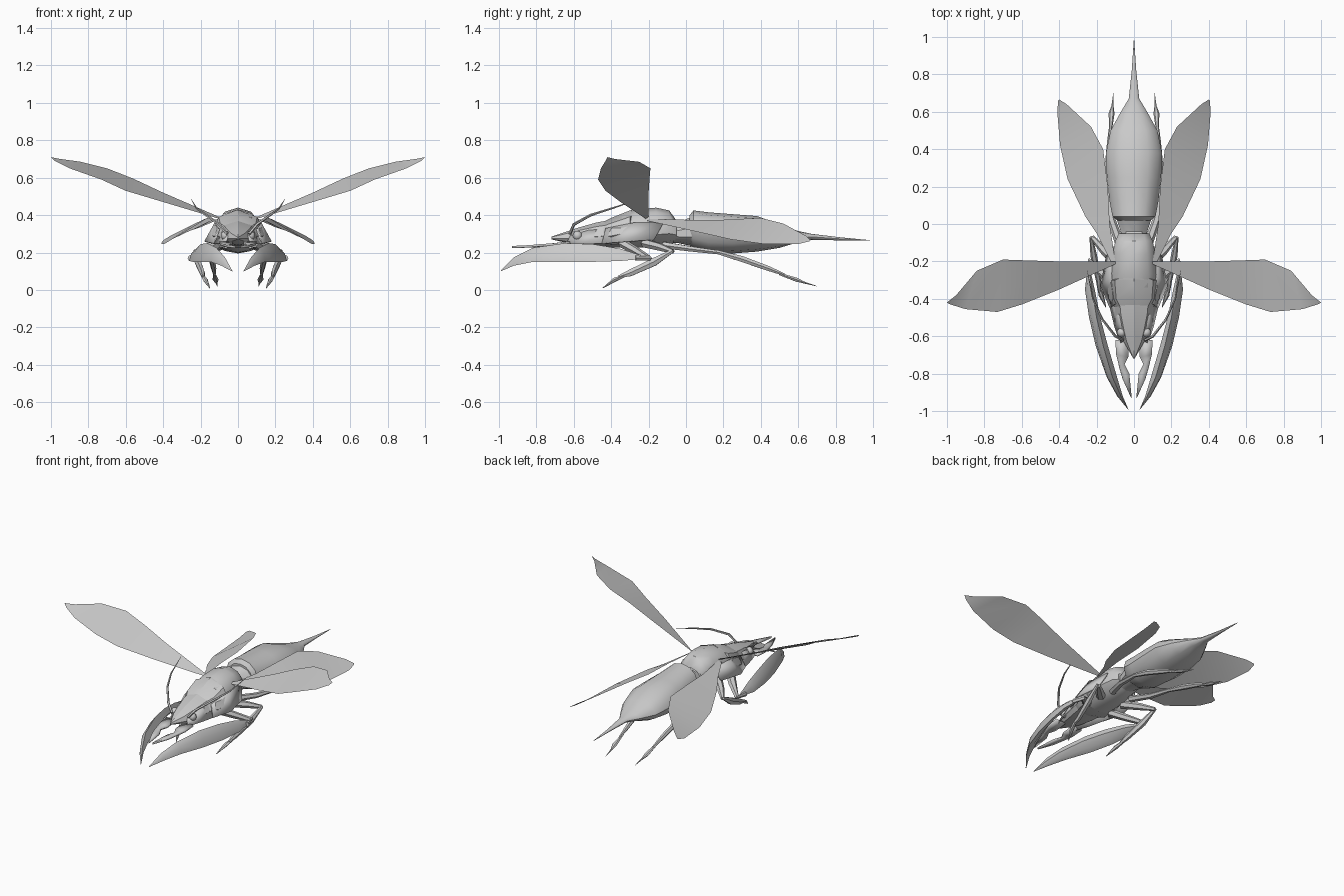
import bpy, bmesh, math
from mathutils import Vector

shell = bpy.data.materials.new("pale_grey_shell")
shell.diffuse_color = (0.6, 0.6, 0.6, 1)


def finish(name, bm, angle=35):
    bmesh.ops.remove_doubles(bm, verts=bm.verts, dist=0.0002)
    if any(len(e.link_faces) > 1 for e in bm.edges):
        bmesh.ops.recalc_face_normals(bm, faces=bm.faces)
    me = bpy.data.meshes.new(name)
    bm.to_mesh(me)
    bm.free()
    me.materials.append(shell)
    ob = bpy.data.objects.new(name, me)
    bpy.context.collection.objects.link(ob)
    bpy.ops.object.select_all(action='DESELECT')
    ob.select_set(True)
    bpy.context.view_layer.objects.active = ob
    bpy.ops.object.shade_smooth_by_angle(angle=math.radians(angle))
    return ob


def bridge(bm, rings):
    vr = [[bm.verts.new(p) for p in r] for r in rings]
    n = len(vr[0])
    for a, b in zip(vr, vr[1:]):
        for i in range(n):
            j = (i + 1) % n
            bm.faces.new((a[i], a[j], b[j], b[i]))
    bm.faces.new(vr[0])
    bm.faces.new(vr[-1])


def body(name, stations, sides, mid=0.45, angle=35):
    """Loft along y. Station: y, half width, bottom z, top z."""
    rings = []
    for y, w, lo, hi in stations:
        c = lo + (hi - lo) * mid
        ring = []
        for k in range(sides):
            a = 2 * math.pi * k / sides + math.pi / 2
            s = math.sin(a)
            ring.append((w * math.cos(a), y, c + s * ((hi - c) if s > 0 else (c - lo))))
        rings.append(ring)
    bm = bmesh.new()
    bridge(bm, rings)
    return finish(name, bm, angle)


def limb(name, path, sides=6, angle=40):
    """Mirrored pair of tapering limbs. Path point: x, y, z, half width, half height."""
    for side, sx in (("right", 1), ("left", -1)):
        pts = [Vector((p[0] * sx, p[1], p[2])) for p in path]
        rings = []
        for i, p in enumerate(pts):
            t = (pts[min(i + 1, len(pts) - 1)] - pts[max(i - 1, 0)]).normalized()
            u = t.cross(Vector((0, 0, 1))).normalized()
            v = u.cross(t)
            w, h = path[i][3:5]
            rings.append([p + u * w * math.cos(2 * math.pi * k / sides)
                          + v * h * math.sin(2 * math.pi * k / sides) for k in range(sides)])
        bm = bmesh.new()
        bridge(bm, rings)
        finish(f"{name}_{side}", bm, angle)


def sheet(name, front, back, thick=0.0):
    """Mirrored thin sheet between two edges with equal point counts."""
    for side, sx in (("right", 1), ("left", -1)):
        bm = bmesh.new()
        a, b = ([bm.verts.new((p[0] * sx, p[1], p[2])) for p in e] for e in (front, back))
        for i in range(len(a) - 1):
            f = bm.faces.new((a[i], b[i], b[i + 1], a[i + 1]))
            f.normal_update()
            if f.normal.z < 0:
                f.normal_flip()
        ob = finish(f"{name}_{side}", bm)
        if thick:
            m = ob.modifiers.new("thickness", 'SOLIDIFY')
            m.thickness = thick


# abdomen with stinger, and waist
body("abdomen", [(0.02, 0.09, 0.24, 0.40), (0.04, 0.115, 0.225, 0.425), (0.12, 0.13, 0.20, 0.415),
                 (0.25, 0.145, 0.195, 0.405), (0.38, 0.15, 0.205, 0.395), (0.50, 0.125, 0.225, 0.35),
                 (0.60, 0.07, 0.255, 0.315), (0.67, 0.028, 0.268, 0.30), (0.82, 0.012, 0.265, 0.282),
                 (0.985, 0.001, 0.263, 0.266)], 12, 0.5)
body("waist", [(-0.07, 0.07, 0.25, 0.37), (-0.04, 0.075, 0.25, 0.36), (0.05, 0.105, 0.23, 0.40)], 10)

# thorax, collar and head
body("thorax", [(-0.05, 0.085, 0.26, 0.37), (-0.09, 0.105, 0.245, 0.425), (-0.16, 0.12, 0.23, 0.44),
                (-0.27, 0.13, 0.225, 0.43), (-0.34, 0.125, 0.225, 0.405)], 10, 0.45, 40)
body("collar", [(-0.29, 0.11, 0.24, 0.43), (-0.30, 0.145, 0.23, 0.425), (-0.40, 0.135, 0.225, 0.385),
                (-0.45, 0.10, 0.24, 0.36)], 8, 0.4, 30)
body("head", [(-0.40, 0.11, 0.235, 0.375), (-0.48, 0.10, 0.235, 0.36), (-0.57, 0.075, 0.24, 0.335),
              (-0.63, 0.055, 0.25, 0.315), (-0.72, 0.003, 0.27, 0.285)], 8, 0.4, 30)

# overlapping side plates
sheet("shoulder_plate", [(0.11, -0.12, 0.36), (0.125, -0.28, 0.36), (0.105, -0.43, 0.33)],
      [(0.15, -0.17, 0.27), (0.18, -0.33, 0.26), (0.13, -0.45, 0.25)], 0.01)
sheet("cheek_plate", [(0.09, -0.38, 0.33), (0.075, -0.52, 0.32), (0.055, -0.62, 0.29)],
      [(0.14, -0.40, 0.25), (0.105, -0.55, 0.25), (0.075, -0.64, 0.25)], 0.01)

# eyes
for side, sx in (("right", 1), ("left", -1)):
    bm = bmesh.new()
    bmesh.ops.create_uvsphere(bm, u_segments=10, v_segments=6, radius=0.026)
    bmesh.ops.translate(bm, verts=bm.verts, vec=(0.066 * sx, -0.58, 0.29))
    finish(f"eye_{side}", bm)

# toothed jaws
sheet("jaw", [(0.10, -0.62, 0.26), (0.095, -0.70, 0.25), (0.075, -0.78, 0.245), (0.06, -0.83, 0.24), (0.015, -0.93, 0.235)],
      [(0.03, -0.62, 0.26), (0.03, -0.71, 0.25), (0.05, -0.75, 0.245), (0.025, -0.80, 0.24), (0.012, -0.93, 0.235)], 0.012)

# antennae
limb("antenna", [(0.06, -0.62, 0.30, 0.008, 0.008), (0.10, -0.60, 0.35, 0.008, 0.008),
                 (0.17, -0.51, 0.40, 0.007, 0.007), (0.22, -0.40, 0.435, 0.005, 0.005),
                 (0.25, -0.25, 0.485, 0.001, 0.001)], 5)

# large front claws: ridged blades, outer rim low and crest high
for side, sx in (("right", 1), ("left", -1)):
    outer = [(0.25, -0.24, 0.165), (0.262, -0.35, 0.155), (0.24, -0.50, 0.15), (0.205, -0.65, 0.15),
             (0.145, -0.82, 0.15), (0.09, -0.92, 0.13), (0.033, -0.99, 0.10)]
    crest = [(0.24, -0.24, 0.185), (0.225, -0.35, 0.22), (0.20, -0.50, 0.245), (0.165, -0.65, 0.25),
             (0.115, -0.82, 0.225), (0.07, -0.92, 0.175), (0.031, -0.99, 0.104)]
    inner = [(0.235, -0.24, 0.17), (0.21, -0.35, 0.19), (0.18, -0.50, 0.205), (0.14, -0.65, 0.205),
             (0.09, -0.82, 0.18), (0.06, -0.92, 0.145), (0.03, -0.99, 0.10)]
    bm = bmesh.new()
    rings = []
    for o, c, n in zip(outer, crest, inner):
        o, c, n = Vector(o), Vector(c), Vector(n)
        bulge = (o + c) / 2 + (c - n).length * 0.3 * Vector((0.7, 0, 0.7))
        under = (o + n) / 2 - Vector((0, 0, 0.15 * (o - n).length))
        rings.append([Vector((p.x * sx, p.y, p.z)) for p in (o, bulge, c, n, under)])
    bridge(bm, rings)
    finish(f"claw_{side}", bm, 40)

# front arm linking claw and thorax
limb("front_arm", [(0.09, -0.34, 0.25, 0.03, 0.025), (0.16, -0.27, 0.21, 0.025, 0.022),
                   (0.24, -0.20, 0.17, 0.018, 0.015), (0.255, -0.27, 0.17, 0.015, 0.015)])

# middle legs
limb("middle_thigh", [(0.08, -0.22, 0.25, 0.03, 0.025), (0.16, -0.14, 0.23, 0.024, 0.022),
                      (0.225, -0.07, 0.205, 0.012, 0.012)])
limb("middle_shin", [(0.23, -0.07, 0.21, 0.008, 0.01), (0.215, -0.17, 0.15, 0.018, 0.024),
                     (0.19, -0.30, 0.09, 0.014, 0.02), (0.185, -0.36, 0.07, 0.008, 0.008)])
limb("middle_foot", [(0.19, -0.33, 0.075, 0.008, 0.008), (0.175, -0.38, 0.055, 0.014, 0.012),
                     (0.15, -0.445, 0.01, 0.002, 0.002)])

# hind legs
limb("hind_thigh", [(0.07, -0.12, 0.24, 0.025, 0.02), (0.12, 0.02, 0.22, 0.022, 0.016),
                    (0.14, 0.18, 0.20, 0.012, 0.012)])
limb("hind_shin", [(0.14, 0.16, 0.205, 0.010, 0.012), (0.14, 0.30, 0.165, 0.017, 0.018),
                   (0.13, 0.44, 0.115, 0.014, 0.015), (0.125, 0.53, 0.08, 0.007, 0.007)])
limb("hind_foot", [(0.125, 0.50, 0.085, 0.007, 0.007), (0.12, 0.59, 0.055, 0.016, 0.012),
                   (0.115, 0.63, 0.04, 0.006, 0.006), (0.11, 0.70, 0.02, 0.001, 0.001)])

# fore wings and hind wings
sheet("fore_wing", [(0.10, -0.20, 0.39), (0.40, -0.20, 0.52), (0.56, -0.195, 0.595), (0.70, -0.19, 0.65),
                    (0.84, -0.25, 0.685), (0.95, -0.38, 0.70), (1.0, -0.42, 0.71)],
      [(0.10, -0.215, 0.38), (0.40, -0.35, 0.47), (0.60, -0.43, 0.53), (0.73, -0.47, 0.59),
       (0.90, -0.455, 0.65), (0.98, -0.43, 0.69), (1.0, -0.42, 0.71)])
sheet("hind_wing", [(0.10, -0.20, 0.38), (0.13, 0.0, 0.375), (0.14, 0.20, 0.375), (0.165, 0.40, 0.385),
                    (0.23, 0.52, 0.355), (0.36, 0.64, 0.29), (0.40, 0.665, 0.265)],
      [(0.12, -0.21, 0.37), (0.20, -0.05, 0.335), (0.26, 0.04, 0.315), (0.355, 0.24, 0.27),
       (0.395, 0.42, 0.245), (0.41, 0.60, 0.245), (0.405, 0.66, 0.26)])
